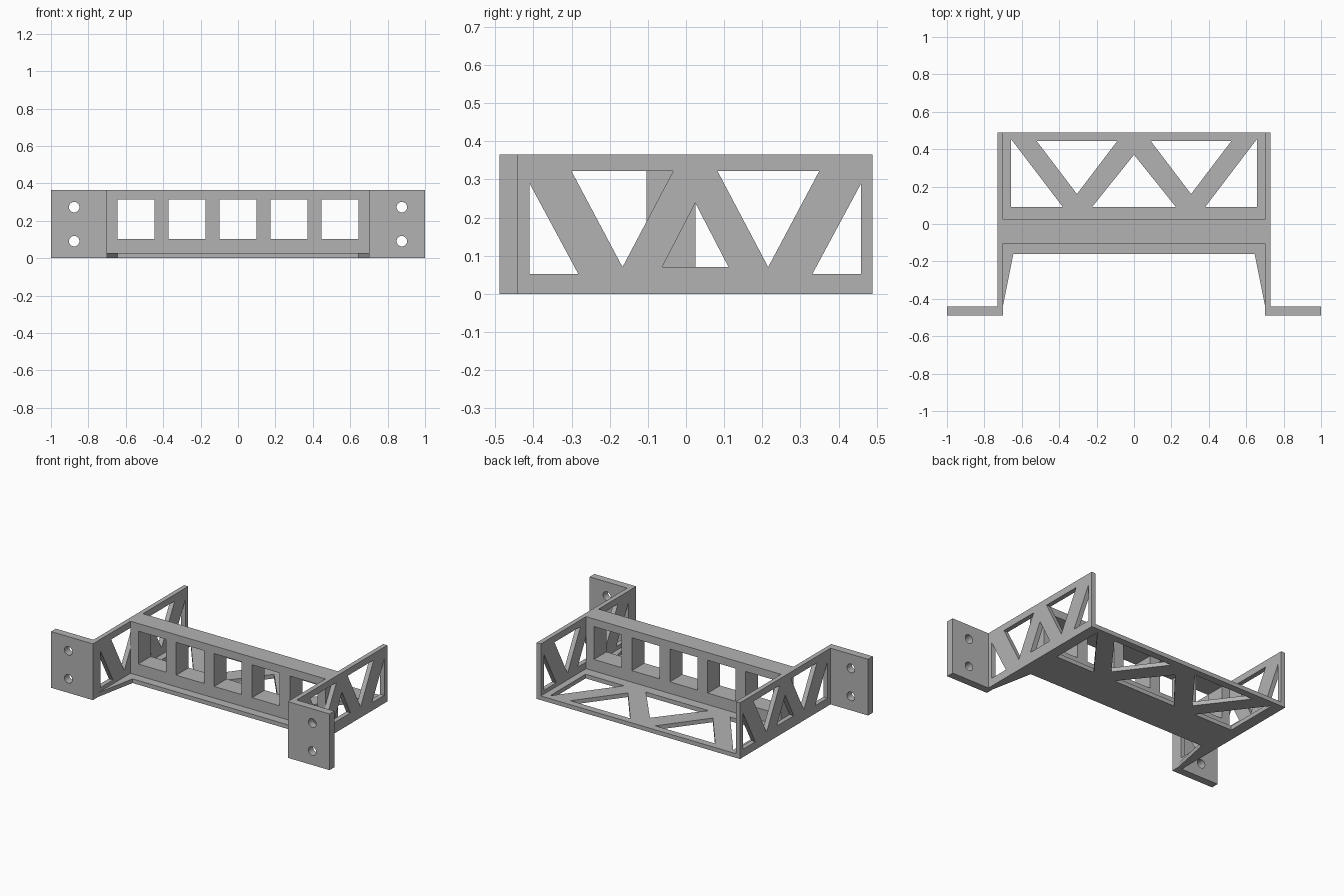
import bpy, bmesh
from math import pi, sin, cos, radians
from mathutils import Matrix, Euler

cube = bpy.data.objects.get("Cube")
if cube:
    bpy.data.objects.remove(cube, do_unlink=True)

grey = bpy.data.materials.new("plain grey")
grey.use_nodes = True
COLOUR = (0.45, 0.45, 0.45, 1)
grey.diffuse_color = COLOUR
grey.node_tree.nodes["Principled BSDF"].inputs["Base Color"].default_value = COLOUR

HEIGHT, FLOOR = 0.365, 0.027
INNER, OUTER = 0.70, 0.73
FRONT, BACK, FLANGE_BACK = -0.489, 0.489, -0.44
WALL_FRONT, WALL_BACK = -0.103, 0.025


def rect(x0, y0, x1, y1):
    return [(x0, y0), (x1, y0), (x1, y1), (x0, y1)]


def circle(x, y, r, n=32):
    return [(x + r * cos(2 * pi * i / n), y + r * sin(2 * pi * i / n)) for i in range(n)]


def mirror(shape):
    return [(-x, y) for x, y in reversed(shape)]


def plate(name, outline, holes, thickness, location, rotation=(0, 0, 0)):
    """Flat plate with cut-outs, centred on its thickness."""
    curve = bpy.data.curves.new(name, "CURVE")
    curve.dimensions = "2D"
    curve.fill_mode = "BOTH"
    curve.extrude = thickness / 2
    for loop in [outline] + holes:
        spline = curve.splines.new("POLY")
        spline.points.add(len(loop) - 1)
        for point, (x, y) in zip(spline.points, loop):
            point.co = (x, y, 0, 1)
        spline.use_cyclic_u = True
    helper = bpy.data.objects.new(name + " helper", curve)
    bpy.context.collection.objects.link(helper)
    depsgraph = bpy.context.evaluated_depsgraph_get()
    mesh = bpy.data.meshes.new_from_object(helper.evaluated_get(depsgraph))
    bpy.data.objects.remove(helper, do_unlink=True)
    bpy.data.curves.remove(curve)

    bm = bmesh.new()
    bm.from_mesh(mesh)
    bmesh.ops.remove_doubles(bm, verts=bm.verts, dist=0.0001)
    turn = Euler([radians(a) for a in rotation]).to_matrix().to_4x4()
    bmesh.ops.transform(bm, matrix=Matrix.Translation(location) @ turn, verts=bm.verts)
    bmesh.ops.recalc_face_normals(bm, faces=bm.faces)
    bm.to_mesh(mesh)
    bm.free()
    mesh.name = name
    mesh.materials.clear()
    mesh.materials.append(grey)
    obj = bpy.data.objects.new(name, mesh)
    bpy.context.collection.objects.link(obj)
    bpy.ops.object.select_all(action="DESELECT")
    obj.select_set(True)
    bpy.context.view_layer.objects.active = obj
    bpy.ops.object.shade_smooth_by_angle(angle=radians(30))
    return obj


# Floor with front gussets and a triangular truss behind the wall
half = [(INNER, BACK), (INNER, -0.435), (0.645, -0.16)]
floor_outline = half + mirror(half)
end_hole = [(0.658, 0.455), (0.658, 0.09), (0.38, 0.09)]
upper_hole = [(0.52, 0.443), (0.09, 0.443), (0.305, 0.16)]
middle_hole = [(0, 0.37), (-0.225, 0.09), (0.225, 0.09)]
floor_holes = [end_hole, mirror(end_hole), upper_hole, mirror(upper_hole), middle_hole]
plate("floor", floor_outline, floor_holes, FLOOR, (0, 0, FLOOR / 2))

# Thick cross wall with five square windows
windows = [rect(i * 0.2725 - 0.099, 0.102, i * 0.2725 + 0.099, 0.315) for i in range(-2, 3)]
plate("cross_wall", rect(-INNER, FLOOR, INNER, HEIGHT), windows, WALL_BACK - WALL_FRONT,
      (0, (WALL_FRONT + WALL_BACK) / 2, 0), (90, 0, 0))

# Side panels with a truss of cut-outs
MID = 0.0245
side_end = [(0.4345, 0.289), (0.4345, 0.052), (0.307, 0.052)]
side_upper = [(0.325, 0.322), (0.058, 0.322), (0.191, 0.07)]
side_middle = [(0, 0.238), (-0.087, 0.07), (0.087, 0.07)]
side_holes = [side_end, mirror(side_end), side_upper, mirror(side_upper), side_middle]
side_holes = [[(y + MID, z) for y, z in hole] for hole in side_holes]

# Each side: panel and bolted front flange
for side, s in (("left", 1), ("right", -1)):
    plate(side + "_side_panel", rect(FLANGE_BACK, 0, BACK, HEIGHT), side_holes,
          OUTER - INNER, (s * (INNER + OUTER) / 2, 0, 0), (90, 0, 90))
    bolt_holes = [circle(s * 0.876, z, 0.028) for z in (0.091, 0.273)]
    plate(side + "_flange", rect(s * INNER, 0, s, HEIGHT), bolt_holes,
          FLANGE_BACK - FRONT, (0, (FRONT + FLANGE_BACK) / 2, 0), (90, 0, 0))
